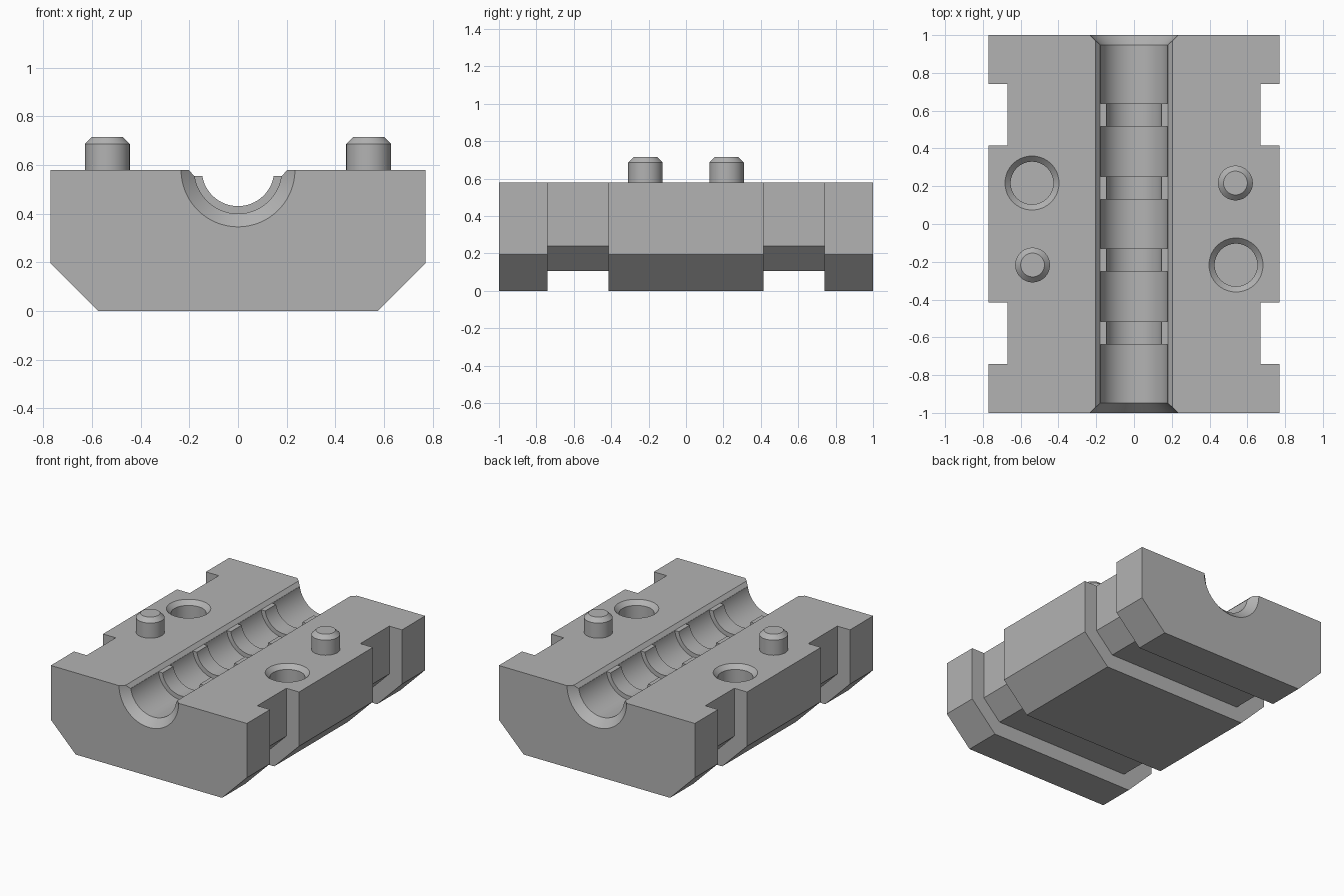
import bpy, bmesh, math
from mathutils import Matrix

if "Cube" in bpy.data.objects:
    bpy.data.objects.remove(bpy.data.objects["Cube"])

grey = bpy.data.materials.new("plain grey")
grey.diffuse_color = (0.45, 0.45, 0.45, 1)
grey.use_nodes = True
grey.node_tree.nodes["Principled BSDF"].inputs["Base Color"].default_value = grey.diffuse_color
TOP = 0.58


def make(name, rings):
    """Closed solid skinned over a list of equal-length point rings."""
    bm = bmesh.new()
    vs = [[bm.verts.new(p) for p in r] for r in rings]
    n = len(vs[0])
    for a, b in zip(vs, vs[1:]):
        for i in range(n):
            j = (i + 1) % n
            bm.faces.new((a[i], a[j], b[j], b[i]))
    bm.faces.new(vs[0][::-1])
    bm.faces.new(vs[-1])
    bmesh.ops.recalc_face_normals(bm, faces=bm.faces)
    me = bpy.data.meshes.new(name)
    bm.to_mesh(me)
    bm.free()
    me.materials.append(grey)
    ob = bpy.data.objects.new(name, me)
    bpy.context.collection.objects.link(ob)
    return ob


def prism(name, profile, y0, y1):
    return make(name, [[(x, y, z) for x, z in profile] for y in (y0, y1)])


def lathe(name, profile, matrix, seg=64):
    """Revolve (radius, height) pairs around local z."""
    ob = make(name, [[(r * math.cos(math.tau * i / seg), r * math.sin(math.tau * i / seg), h)
                      for i in range(seg)] for r, h in profile])
    ob.data.transform(matrix)
    return ob


def cut(target, cutter):
    m = target.modifiers.new("cut", 'BOOLEAN')
    m.operation, m.solver, m.object = 'DIFFERENCE', 'EXACT', cutter
    bpy.context.view_layer.objects.active = target
    bpy.ops.object.modifier_apply(modifier=m.name)
    bpy.data.objects.remove(cutter)


def smooth(ob):
    bpy.ops.object.select_all(action='DESELECT')
    ob.select_set(True)
    bpy.context.view_layer.objects.active = ob
    bpy.ops.object.shade_smooth_by_angle(angle=math.radians(25))


# block with chamfered lower edges
right = [(0.575, 0), (0.77, 0.195), (0.77, TOP)]
body = prism("mould_block", right + [(-x, z) for x, z in right[::-1]], -1, 1)

# strap grooves around both sides and the underside
inner = [(0.67, 0.7), (0.67, 0.24), (0.535, 0.105)]
outer = [(0.9, -0.2), (0.9, 0.7)]
half = inner[::-1]
groove = inner + [(-x, z) for x, z in half] + [(-x, z) for x, z in outer[::-1]] + outer
for s in (-1, 1):
    cut(body, prism("groove_cutter", groove, s * 0.415, s * 0.74))

# round channel with four ribs and flared ends
steps = [(0.2862, -1.05), (0.18, -0.948)]
for c in (-0.576, -0.19, 0.19, 0.576):
    steps += [(0.18, c - 0.061), (0.149, c - 0.061), (0.149, c + 0.061), (0.18, c + 0.061)]
steps += [(0.18, 0.948), (0.2862, 1.05)]
cut(body, lathe("channel_cutter", steps,
                Matrix.Translation((0, 0, TOP)) @ Matrix.Rotation(-math.pi / 2, 4, 'X'), 96))

# chamfered lips along the channel, also lowering the rib tops
lip = [(0.18, 0.555), (0.203, TOP), (0.203, 0.7)]
cut(body, prism("lip_cutter", lip + [(-x, z) for x, z in lip[::-1]], -1.1, 1.1))

# alignment holes and pegs, swapped diagonally
for s in (-1, 1):
    hole = [(0.113, TOP - 0.16), (0.113, TOP - 0.03), (0.143, TOP), (0.143, 0.7)]
    cut(body, lathe("hole_cutter", hole, Matrix.Translation((s * 0.54, -s * 0.217, 0))))
    peg = [(0.092, TOP - 0.01), (0.092, 0.687), (0.063, 0.716)]
    smooth(lathe("alignment_peg", peg, Matrix.Translation((s * 0.537, s * 0.217, 0))))
smooth(body)
